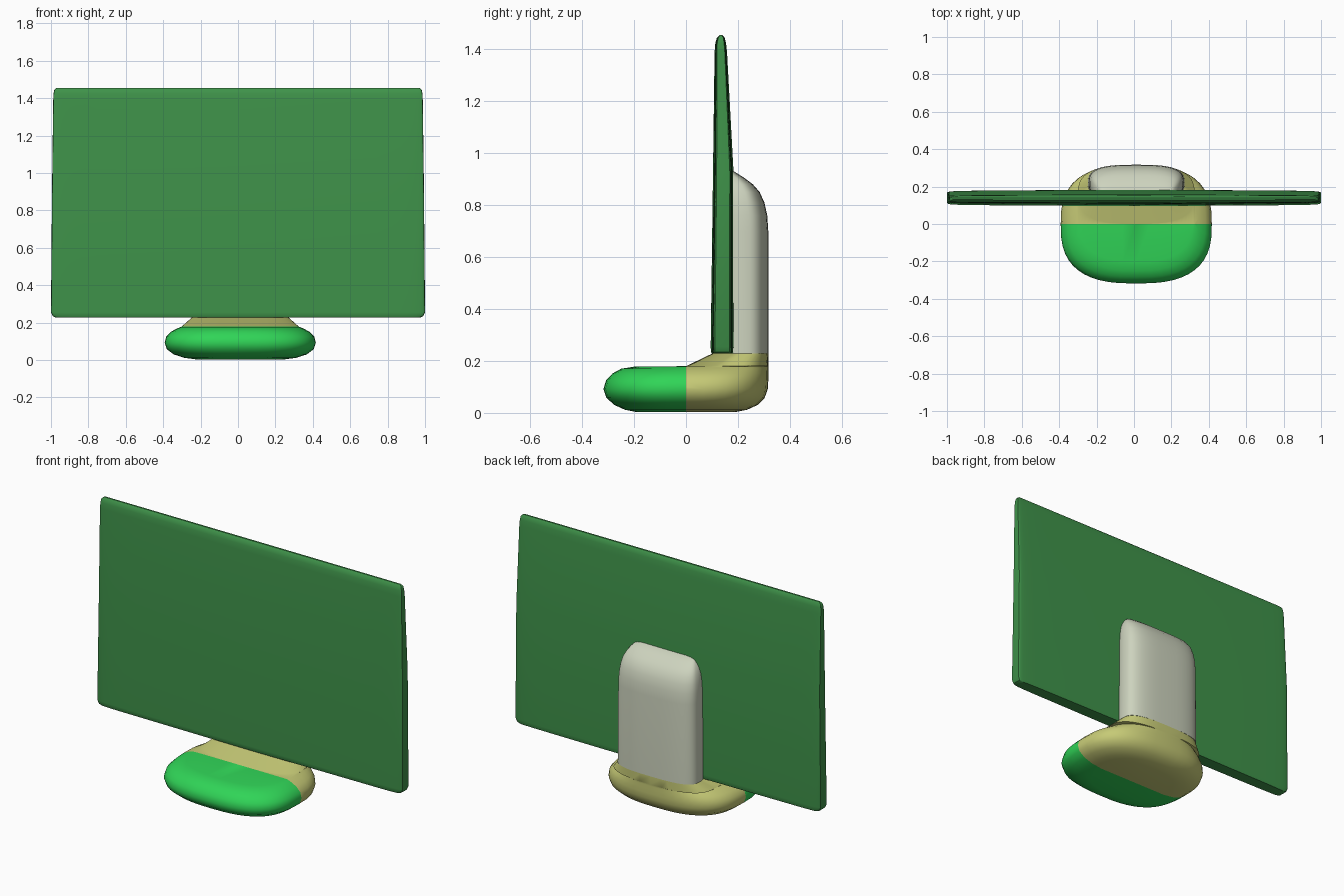
import bpy, bmesh, math

cube = bpy.data.objects.get("Cube")
if cube:
    bpy.data.objects.remove(cube, do_unlink=True)


def material(name, rgb):
    lin = [((c / 255 + 0.055) / 1.055) ** 2.4 for c in rgb] + [1.0]
    m = bpy.data.materials.new(name)
    m.use_nodes = True
    m.diffuse_color = lin
    m.node_tree.nodes["Principled BSDF"].inputs["Base Color"].default_value = lin
    return m


dark_green = material("dark green", (63, 147, 74))
bright_green = material("bright green", (48, 212, 87))
olive = material("olive yellow", (198, 202, 118))
pale_grey = material("pale grey", (205, 211, 190))


def spow(v, e):
    return math.copysign(abs(v) ** e, v) if abs(v) > 1e-6 else 0.0


def loft(name, rings, mats, cx=0.0, taper=0.0, segs=48, split_y=None, angle=40):
    """Stack rounded sections (z, y front, y back, half width, squareness)."""
    bm = bmesh.new()
    loops = []
    for z, y0, y1, hw, n in rings:
        loop = []
        for i in range(segs):
            a = 2 * math.pi * i / segs
            u, v = spow(math.cos(a), 2 / n), spow(math.sin(a), 2 / n)
            y = (y0 + y1) / 2 + (y1 - y0) / 2 * v * (1 - taper * abs(u))
            loop.append(bm.verts.new((cx + hw * u, y, z)))
        loops.append(loop)
    for a, b in zip(loops, loops[1:]):
        for i in range(segs):
            j = (i + 1) % segs
            bm.faces.new((a[i], a[j], b[j], b[i]))
    bm.faces.new(loops[0][::-1])
    bm.faces.new(loops[-1])
    # Cut the colour boundary across the part
    if split_y is not None:
        bmesh.ops.bisect_plane(bm, geom=bm.verts[:] + bm.edges[:] + bm.faces[:],
                               dist=1e-5, plane_co=(0, split_y, 0), plane_no=(0, 1, 0))
        for f in bm.faces:
            f.material_index = int(f.calc_center_median().y > split_y)
    bmesh.ops.recalc_face_normals(bm, faces=bm.faces[:])
    mesh = bpy.data.meshes.new(name)
    bm.to_mesh(mesh)
    bm.free()
    for m in mats:
        mesh.materials.append(m)
    ob = bpy.data.objects.new(name, mesh)
    bpy.context.collection.objects.link(ob)
    bpy.ops.object.select_all(action='DESELECT')
    ob.select_set(True)
    bpy.context.view_layer.objects.active = ob
    bpy.ops.object.shade_smooth_by_angle(angle=math.radians(angle))
    return ob


# Thin wide screen, narrowing to a rounded top edge
loft("screen", [
    (0.228, 0.100, 0.180, 0.975, 14),
    (0.234, 0.096, 0.183, 0.990, 14),
    (0.255, 0.095, 0.184, 1.000, 14),
    (0.930, 0.104, 0.183, 0.994, 14),
    (1.390, 0.110, 0.158, 0.988, 14),
    (1.425, 0.113, 0.154, 0.986, 14),
    (1.445, 0.119, 0.149, 0.982, 14),
    (1.455, 0.129, 0.140, 0.970, 14),
], [dark_green], taper=0.15)

# Pebble-shaped foot rising at the rear to meet the neck
loft("base", [
    (0.003, -0.190, 0.190, 0.230, 2.7),
    (0.012, -0.235, 0.235, 0.300, 2.7),
    (0.030, -0.275, 0.275, 0.355, 2.7),
    (0.058, -0.307, 0.303, 0.393, 2.7),
    (0.092, -0.318, 0.315, 0.404, 2.7),
    (0.125, -0.308, 0.317, 0.396, 2.7),
    (0.152, -0.283, 0.317, 0.370, 2.7),
    (0.170, -0.250, 0.317, 0.335, 2.7),
    (0.178, -0.200, 0.317, 0.315, 2.7),
    (0.180, 0.000, 0.317, 0.312, 2.8),
    (0.228, 0.100, 0.317, 0.258, 3.0),
], [bright_green, olive], cx=0.012, split_y=0.0)

# Neck behind the screen with a softly rounded shoulder
loft("neck", [
    (0.228, 0.125, 0.317, 0.258, 3.0),
    (0.700, 0.125, 0.317, 0.254, 3.0),
    (0.760, 0.125, 0.313, 0.252, 3.0),
    (0.810, 0.125, 0.302, 0.247, 3.0),
    (0.850, 0.125, 0.284, 0.238, 3.2),
    (0.880, 0.125, 0.258, 0.225, 3.5),
    (0.905, 0.125, 0.225, 0.208, 4.0),
    (0.930, 0.125, 0.185, 0.185, 4.0),
], [pale_grey], cx=0.012)
